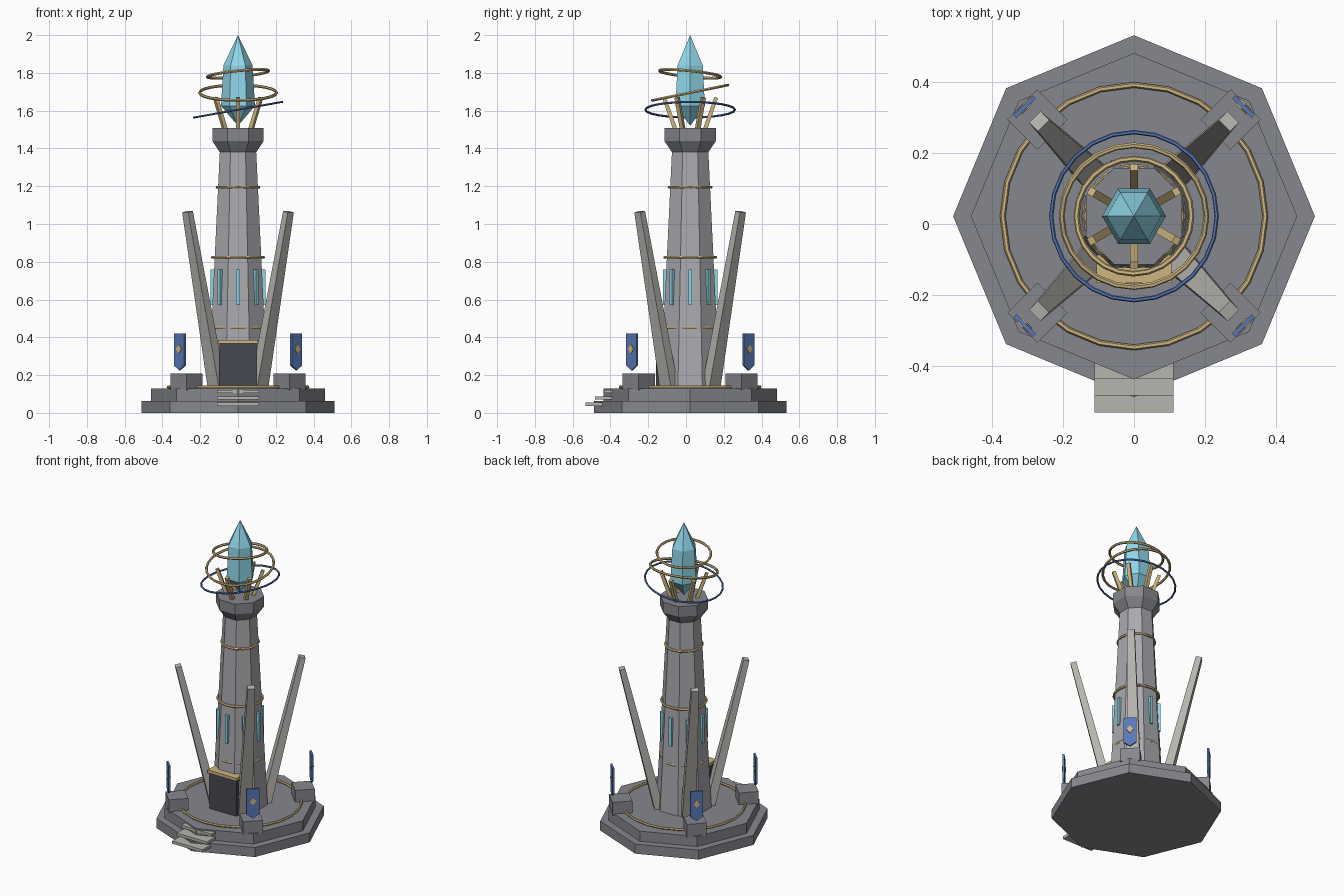
import bpy, bmesh, math
from mathutils import Matrix, Vector

if "Cube" in bpy.data.objects:
    bpy.data.objects.remove(bpy.data.objects["Cube"])

CY = 0.022  # tower axis sits slightly behind the origin because of the front steps


def material(name, rgb):
    m = bpy.data.materials.new(name)
    m.diffuse_color = (*rgb, 1)
    m.use_nodes = True
    m.node_tree.nodes["Principled BSDF"].inputs["Base Color"].default_value = m.diffuse_color
    return m


STONE = material("stone", (0.40, 0.40, 0.43))
DARK = material("dark_stone", (0.24, 0.245, 0.27))
PALE = material("pale_stone", (0.47, 0.46, 0.43))
DOOR = material("door_dark", (0.06, 0.065, 0.08))
GOLD = material("gold", (0.62, 0.47, 0.22))
BLUE = material("blue", (0.10, 0.19, 0.48))
CRYSTAL = material("crystal", (0.28, 0.68, 0.82))


def finish(name, bm, mat, matrix=None):
    bmesh.ops.recalc_face_normals(bm, faces=bm.faces)
    bm.transform(Matrix.Translation((0, CY, 0)) @ (matrix or Matrix()))
    me = bpy.data.meshes.new(name)
    bm.to_mesh(me)
    bm.free()
    me.materials.append(mat)
    ob = bpy.data.objects.new(name, me)
    bpy.context.collection.objects.link(ob)
    return ob


def loft(bm, rings):
    """Skin a list of equal-length vertex loops and cap both ends."""
    loops = [[bm.verts.new(p) for p in r] for r in rings]
    n = len(loops[0])
    for a, b in zip(loops, loops[1:]):
        for i in range(n):
            j = (i + 1) % n
            bm.faces.new((a[i], a[j], b[j], b[i]))
    bm.faces.new(loops[0])
    bm.faces.new(loops[-1])


def lathe(name, profile, sides, mat, turn=0.0):
    """Faceted solid from (radius, z) pairs."""
    bm = bmesh.new()
    loft(bm, [[(r * math.cos(turn + math.tau * i / sides),
                r * math.sin(turn + math.tau * i / sides), z)
               for i in range(sides)] for r, z in profile])
    bmesh.ops.remove_doubles(bm, verts=bm.verts, dist=0.0005)
    return finish(name, bm, mat)


def box(name, lo, hi, mat, matrix=None):
    bm = bmesh.new()
    loft(bm, [[(lo[0], lo[1], z), (hi[0], lo[1], z), (hi[0], hi[1], z), (lo[0], hi[1], z)]
              for z in (lo[2], hi[2])])
    return finish(name, bm, mat, matrix)


def strut(name, r0, z0, d0, t0, r1, z1, d1, t1, mat, angle):
    """Tapered leaning bar in the radial plane; d = radial depth, t = width."""
    lean = Vector((r1 - r0, 0, z1 - z0)).normalized()
    out = Vector((lean.z, 0, -lean.x))
    rings = []
    for r, z, d, t in ((r0, z0, d0, t0), (r1, z1, d1, t1)):
        c = Vector((r, 0, z))
        rings.append([c + out * d / 2 * s + Vector((0, t / 2 * u, 0))
                      for s, u in ((-1, -1), (1, -1), (1, 1), (-1, 1))])
    bm = bmesh.new()
    loft(bm, rings)
    return finish(name, bm, mat, Matrix.Rotation(angle, 4, 'Z'))


def plate(name, outline, x0, x1, mat, angle):
    """Flat (width, z) outline extruded radially from x0 to x1."""
    bm = bmesh.new()
    loft(bm, [[(x, y, z) for y, z in outline] for x in (x0, x1)])
    return finish(name, bm, mat, Matrix.Rotation(angle, 4, 'Z'))


def ring(name, radius, minor, z, mat, rx=0.0, ry=0.0, seg=24):
    bpy.ops.mesh.primitive_torus_add(major_segments=seg, minor_segments=6, major_radius=radius,
                                     minor_radius=minor, location=(0, CY, z), rotation=(rx, ry, 0))
    ob = bpy.context.object
    ob.name = name
    ob.data.materials.append(mat)


# Stepped octagonal base
lathe("base_lower", [(0.51, 0), (0.51, 0.063)], 8, DARK)
lathe("base_upper", [(0.46, 0.06), (0.46, 0.13)], 8, DARK)
ring("floor_ring", 0.37, 0.008, 0.137, GOLD)

# Front steps
for i in range(3):
    y = -0.553 + 0.048 * i
    z = 0.036 + 0.034 * i
    box(f"step_{i}", (-0.111, y, z), (0.111, y + 0.13, z + 0.018), PALE)

# Tower shaft and capital (radii given across flats)
k = 1 / math.cos(math.pi / 8)
lathe("tower_shaft", [(0.157 * k, 0.12), (0.096 * k, 1.39)], 8, STONE, math.pi / 8)
lathe("tower_capital", [(0.096 * k, 1.38), (0.136 * k, 1.44), (0.136 * k, 1.508)],
      8, DARK, math.pi / 8)
for i, (r, z) in enumerate(((0.140, 0.45), (0.135, 0.823), (0.111, 1.195))):
    ring(f"tower_band_{i}", r, 0.008, z, GOLD)

# Door and lintel
box("door", (-0.098, -0.18, 0.12), (0.098, -0.10, 0.37), DOOR)
box("door_lintel", (-0.106, -0.188, 0.367), (0.106, -0.11, 0.387), GOLD)

# Glowing slit windows
for i in range(8):
    box(f"window_{i}", (0.115, -0.01, 0.572), (0.145, 0.01, 0.758), CRYSTAL,
        Matrix.Rotation(i * math.pi / 4, 4, 'Z'))

# Diagonal buttresses, pedestals and banners
banner = [(-0.039, 0.42), (-0.039, 0.252), (0, 0.225), (0.039, 0.252), (0.039, 0.42)]
diamond = [(-0.021, 0.338), (0, 0.312), (0.021, 0.338), (0, 0.364)]
for i in range(4):
    a = math.pi / 4 + i * math.pi / 2
    strut(f"buttress_{i}", 0.155, 0.125, 0.055, 0.085, 0.378, 1.065, 0.036, 0.045, PALE, a)
    box(f"pedestal_{i}", (0.325, -0.06, 0.12), (0.445, 0.06, 0.208), DARK,
        Matrix.Rotation(a, 4, 'Z'))
    plate(f"banner_{i}", banner, 0.43, 0.442, BLUE, a)
    plate(f"banner_emblem_{i}", diamond, 0.426, 0.446, GOLD, a)

# Prongs holding the crystal
for i in range(6):
    strut(f"prong_{i}", 0.075, 1.49, 0.022, 0.022, 0.138, 1.67, 0.02, 0.022, GOLD,
          math.pi / 6 + i * math.pi / 3)

# Crystal and floating rings
lathe("crystal", [(0.0001, 1.52), (0.09, 1.625), (0.077, 1.84), (0.0001, 2.0)], 6, CRYSTAL)
ring("upper_halo", 0.163, 0.008, 1.795, GOLD, -0.1, -0.1)
ring("middle_halo", 0.204, 0.008, 1.695, GOLD, 0.2, 0)
ring("lower_halo", 0.237, 0.006, 1.605, BLUE, 0, -0.175)
